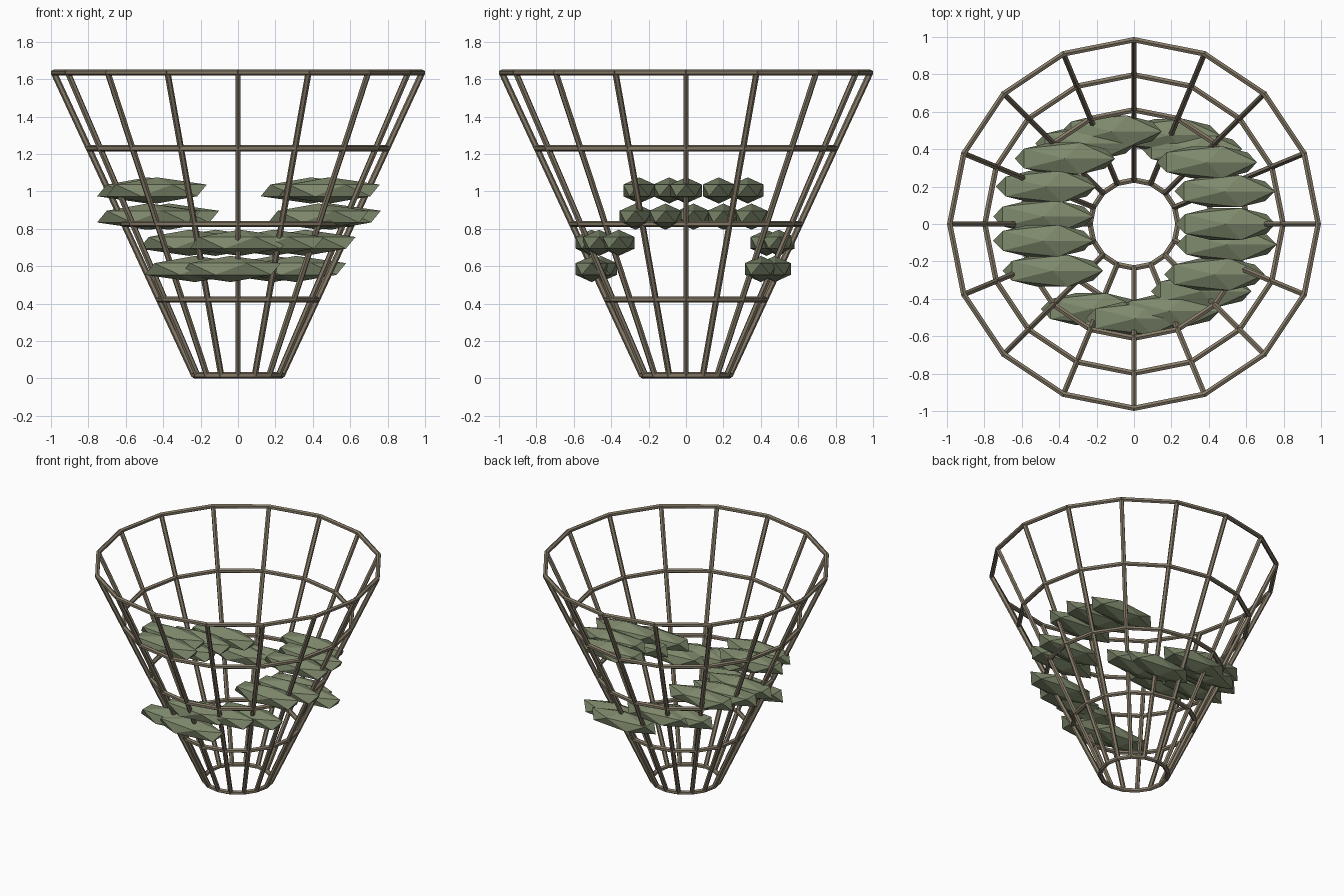
import bpy, bmesh, math
from mathutils import Vector, Matrix

if "Cube" in bpy.data.objects:
    bpy.data.objects.remove(bpy.data.objects["Cube"])

SIDES = 16
Z0, Z1 = 0.017, 1.635
R0, R1 = 0.235, 0.985
TUBE = 0.0165


def material(name, color):
    m = bpy.data.materials.new(name)
    m.diffuse_color = (*color, 1)
    m.use_nodes = True
    m.node_tree.nodes["Principled BSDF"].inputs["Base Color"].default_value = m.diffuse_color
    return m


wood = material("weathered_wood", (0.24, 0.20, 0.14))
green = material("leaf_green", (0.21, 0.25, 0.15))


def finish(bm, name, mat):
    me = bpy.data.meshes.new(name)
    bm.to_mesh(me)
    bm.free()
    me.materials.append(mat)
    ob = bpy.data.objects.new(name, me)
    bpy.context.collection.objects.link(ob)
    return ob


def rod(bm, a, b):
    d = b - a
    mat = Matrix.Translation((a + b) / 2) @ d.to_track_quat('Z', 'Y').to_matrix().to_4x4()
    bmesh.ops.create_cone(bm, cap_ends=True, segments=6, radius1=TUBE, radius2=TUBE,
                          depth=d.length, matrix=mat)


def frame_point(i, t):
    a = 2 * math.pi * i / SIDES
    r = R0 + (R1 - R0) * t
    return Vector((r * math.cos(a), r * math.sin(a), Z0 + (Z1 - Z0) * t))


# Five polygonal hoops
for k in range(5):
    bm = bmesh.new()
    for i in range(SIDES):
        rod(bm, frame_point(i, k / 4), frame_point(i + 1, k / 4))
    finish(bm, f"hoop_{k + 1}", wood)

# Sloping stakes
bm = bmesh.new()
for i in range(SIDES):
    rod(bm, frame_point(i, 0), frame_point(i, 1))
finish(bm, "stakes", wood)

# Two spirals of faceted leaf clumps, grouped by height
levels = {
    0.585: [(-0.23, -0.455), (-0.04, -0.505), (0.31, 0.40), (0.19, 0.475)],
    0.725: [(0.01, -0.505), (0.19, -0.465), (0.36, -0.36), (-0.12, 0.495), (-0.26, 0.43)],
    0.865: [(0.43, -0.27), (0.495, -0.11), (-0.485, 0.04), (-0.47, 0.20), (-0.37, 0.35)],
    1.005: [(0.39, 0.33), (0.485, 0.175), (0.49, 0.0), (-0.435, -0.25), (-0.485, -0.09)],
}
n = 0
for z, spots in levels.items():
    for x, y in spots:
        n += 1
        bm = bmesh.new()
        bmesh.ops.create_icosphere(
            bm, subdivisions=1, radius=1,
            matrix=Matrix.Translation((x, y, z)) @ Matrix.Diagonal((0.30, 0.10, 0.07, 1)))
        finish(bm, f"leaf_clump_{n}", green)
